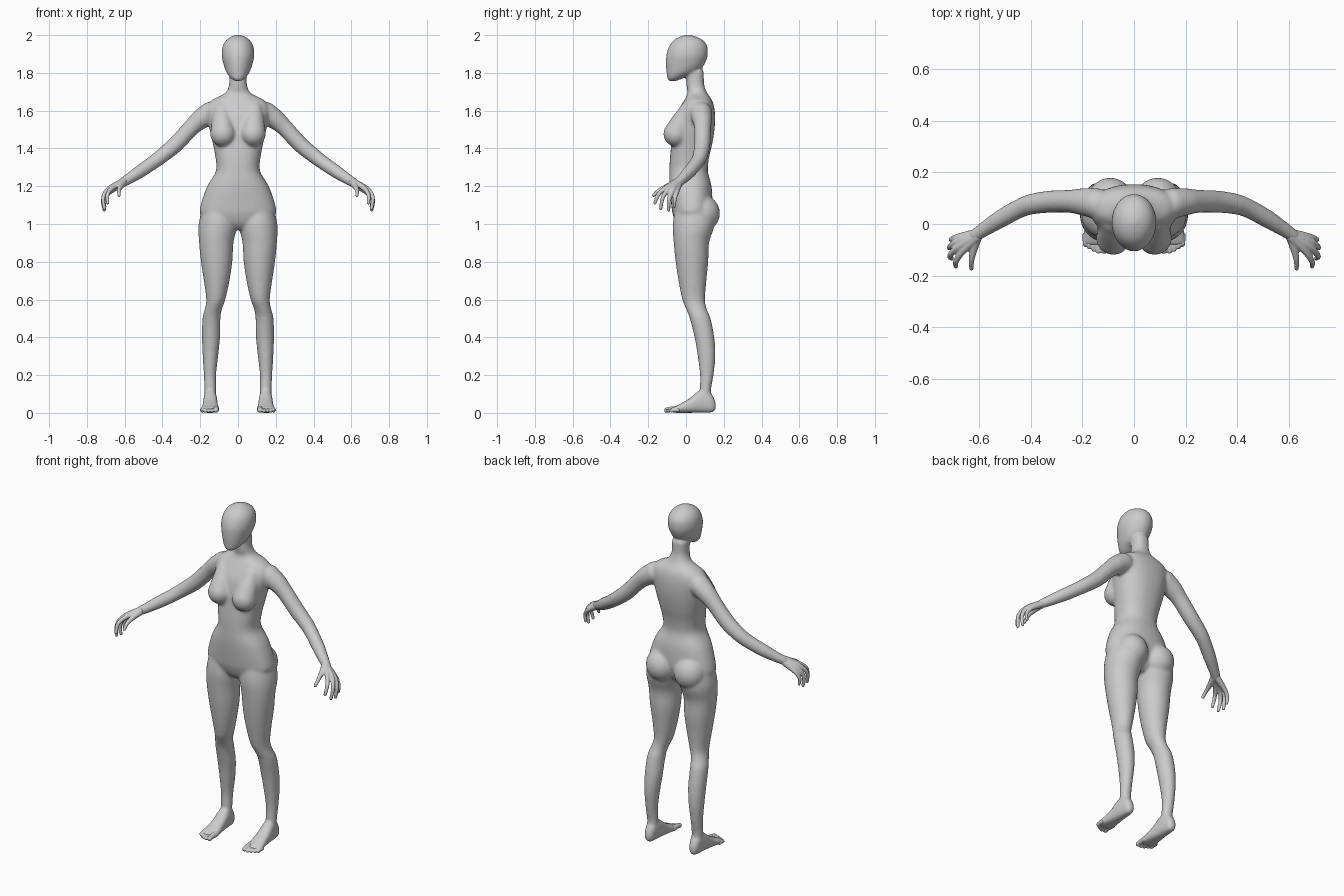
import bpy, bmesh, math
from mathutils import Vector, Matrix

N = 32  # points per cross-section


def refine(rows, k=4):
    """Catmull-Rom interpolation between rows of numbers."""
    out = []
    for i in range(len(rows) - 1):
        p0, p1 = rows[max(i - 1, 0)], rows[i]
        p2, p3 = rows[i + 1], rows[min(i + 2, len(rows) - 1)]
        for j in range(k):
            t = j / k
            out.append([0.5 * (2 * b + (c - a) * t + (2 * a - 5 * b + 4 * c - d) * t * t
                               + (3 * b - a - 3 * c + d) * t ** 3)
                        for a, b, c, d in zip(p0, p1, p2, p3)])
    out.append(list(rows[-1]))
    return out


def skin(bm, rings):
    """Closed skin over a list of rings."""
    vs = [[bm.verts.new(p) for p in r] for r in rings]
    for a, b in zip(vs, vs[1:]):
        for i in range(len(a)):
            j = (i + 1) % len(a)
            bm.faces.new((a[i], a[j], b[j], b[i]))
    bm.faces.new(vs[0][::-1])
    bm.faces.new(vs[-1])


def loft(bm, rows, side=1, along="z", power=2.0):
    """Rows: position along axis, x min, x max, other min, other max."""
    rings = []
    for t, x0, x1, b0, b1 in refine(rows):
        ring = []
        for i in range(N):
            a = math.tau * i / N
            c, s = math.cos(a), math.sin(a)
            c = math.copysign(abs(c) ** (2 / power), c)
            s = math.copysign(abs(s) ** (2 / power), s)
            x = side * ((x0 + x1) / 2 + c * (x1 - x0) / 2)
            b = (b0 + b1) / 2 + s * (b1 - b0) / 2
            ring.append((x, b, t) if along == "z" else (x, t, b))
        rings.append(ring)
    skin(bm, rings)


def blob(bm, center, radii, side=1):
    m = Matrix.Translation((side * center[0], center[1], center[2])) @ Matrix.Diagonal((*radii, 1))
    bmesh.ops.create_uvsphere(bm, u_segments=24, v_segments=16, radius=1, matrix=m)


def tube(bm, pts, side=1):
    """Round-ended tube through points (x, y, z, radius)."""
    pts = refine(pts)
    cs = [Vector((side * p[0], p[1], p[2])) for p in pts]
    rings = []
    for i, c in enumerate(cs):
        d = (cs[min(i + 1, len(cs) - 1)] - cs[max(i - 1, 0)]).normalized()
        u = d.cross(Vector((0.3, 0.9, 0.3))).normalized()
        v = d.cross(u)
        r = pts[i][3]
        rings.append([c + r * (u * math.cos(math.tau * k / 20) + v * math.sin(math.tau * k / 20))
                      for k in range(20)])
    skin(bm, rings)
    for p in (pts[0], pts[-1]):
        blob(bm, p[:3], (p[3],) * 3, side)


def finish(bm, name, voxel, iterations):
    """Fuse the overlapping parts into one smooth skin."""
    bmesh.ops.recalc_face_normals(bm, faces=bm.faces)
    me = bpy.data.meshes.new(name)
    bm.to_mesh(me)
    bm.free()
    ob = bpy.data.objects.new(name, me)
    bpy.context.collection.objects.link(ob)
    rm = ob.modifiers.new("fuse", "REMESH")
    rm.mode = "VOXEL"
    rm.voxel_size = voxel
    rm.use_smooth_shade = True
    sm = ob.modifiers.new("soften", "SMOOTH")
    sm.factor = 0.5
    sm.iterations = iterations


body, hands, toes = bmesh.new(), bmesh.new(), bmesh.new()

# Torso and neck: z, half width, front y, back y
torso = [(.97, .05, -.02, .08), (1.0, .15, -.05, .11), (1.05, .198, -.07, .13),
         (1.1, .198, -.078, .14), (1.2, .163, -.088, .135), (1.28, .117, -.088, .116),
         (1.35, .119, -.085, .122), (1.42, .132, -.078, .138), (1.5, .15, -.07, .151),
         (1.57, .163, -.055, .154), (1.62, .165, -.03, .149), (1.655, .14, -.01, .138),
         (1.68, .09, .004, .121), (1.7, .062, .008, .109), (1.74, .047, .002, .096),
         (1.81, .046, 0, .095)]
loft(body, [(z, -w, w, f, b) for z, w, f, b in torso], power=2.3)

# Head
head = [(1.756, .012, -.088, -.055), (1.765, .031, -.097, -.03), (1.78, .046, -.101, 0),
        (1.8, .06, -.103, .05), (1.83, .072, -.106, .088), (1.87, .083, -.106, .109),
        (1.9, .087, -.103, .116), (1.94, .082, -.09, .113), (1.97, .066, -.068, .094),
        (1.99, .041, -.036, .06), (2.002, .01, 0, .022)]
loft(body, [(z, -w, w, f, b) for z, w, f, b in head])

# Leg: z, inner x, outer x, front y, back y
leg = [(1.12, .02, .18, -.05, .13), (1.0, .006, .208, -.07, .15), (.9, .024, .206, -.065, .122),
       (.8, .03, .196, -.055, .118), (.7, .045, .181, -.04, .108), (.6, .067, .168, -.02, .101),
       (.55, .085, .176, 0, .11), (.5, .093, .188, .02, .13), (.4, .095, .191, .045, .15),
       (.3, .105, .187, .062, .156), (.2, .116, .181, .074, .146), (.12, .116, .178, .074, .133),
       (.05, .12, .174, .085, .14)]

# Foot: y, inner x, outer x, bottom z, top z
foot = [(.158, .135, .16, .02, .05), (.142, .121, .173, .003, .09), (.11, .114, .179, 0, .125),
        (.07, .11, .183, 0, .118), (.02, .106, .187, 0, .078), (-.02, .102, .193, 0, .054),
        (-.05, .1, .2, 0, .038), (-.072, .103, .2, .003, .029), (-.082, .112, .19, .007, .023)]

# Arm: centre line and radius
arm = [(.15, .08, 1.585, .06), (.2, .086, 1.552, .053), (.25, .088, 1.507, .045),
       (.33, .086, 1.421, .043), (.4, .076, 1.363, .04), (.45, .057, 1.325, .037),
       (.52, .018, 1.277, .035), (.58, -.02, 1.238, .029), (.618, -.046, 1.215, .025)]

# Fingers: wrist, knuckle, middle joint, tip
fingers = [[(.608, -.05, 1.222, .02), (.662, -.103, 1.193, .014), (.69, -.145, 1.158, .011), (.69, -.164, 1.112, .009)],
           [(.610, -.045, 1.222, .02), (.682, -.09, 1.187, .014), (.713, -.122, 1.142, .011), (.707, -.134, 1.082, .009)],
           [(.610, -.042, 1.22, .02), (.688, -.07, 1.178, .014), (.714, -.09, 1.128, .011), (.708, -.092, 1.074, .009)],
           [(.608, -.038, 1.217, .02), (.682, -.05, 1.167, .013), (.708, -.06, 1.128, .010), (.704, -.06, 1.092, .008)],
           [(.608, -.05, 1.217, .02), (.622, -.10, 1.198, .015), (.63, -.142, 1.178, .011), (.63, -.172, 1.152, .009)]]

# Toes: x, tip y, radius
toe_data = [(.116, -.102, .014), (.138, -.106, .0095), (.156, -.099, .009),
            (.173, -.089, .009), (.189, -.076, .009)]

for side in (1, -1):
    loft(body, leg, side)
    loft(body, foot, side, along="y", power=2.5)
    tube(body, arm, side)
    # Breast and buttock
    tube(body, [(.088, .01, 1.6, .045), (.083, -.025, 1.535, .058), (.08, -.053, 1.477, .067)], side)
    blob(body, (.092, .084, 1.057), (.092, .096, .097), side)
    for f in fingers:
        tube(hands, f, side)
    for x, y, r in toe_data:
        tube(toes, [(x, -.045, r + .006, r + .003), (x, -.08, r + .005, r), (x, y, r + .001, r)], side)

finish(body, "body", 0.008, 8)
finish(hands, "hands", 0.004, 4)
finish(toes, "toes", 0.004, 2)
